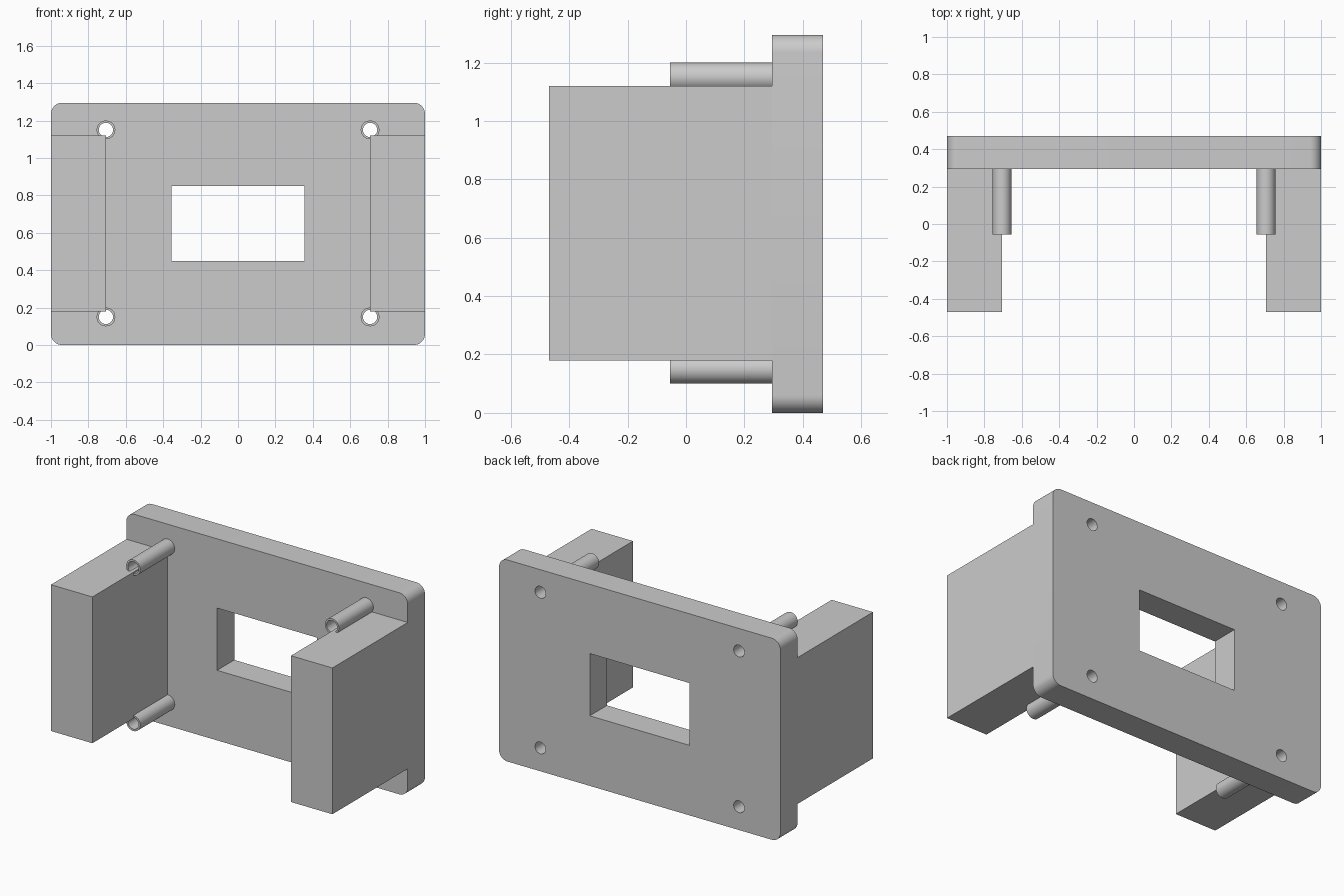
import bpy, bmesh, math

if "Cube" in bpy.data.objects:
    bpy.data.objects.remove(bpy.data.objects["Cube"])


def circle(cx, cz, r, n=40):
    return [(cx + r * math.cos(2 * math.pi * i / n), cz + r * math.sin(2 * math.pi * i / n))
            for i in range(n)]


def rect(x0, x1, z0, z1, r=0.0, n=10):
    """Rectangle outline, with rounded corners when r > 0."""
    if r == 0:
        return [(x0, z0), (x1, z0), (x1, z1), (x0, z1)]
    pts = []
    corners = [(x1 - r, z1 - r), (x0 + r, z1 - r), (x0 + r, z0 + r), (x1 - r, z0 + r)]
    for k, (cx, cz) in enumerate(corners):
        for i in range(n + 1):
            a = math.pi / 2 * (k + i / n)
            pts.append((cx + r * math.cos(a), cz + r * math.sin(a)))
    return pts


def extrude(name, outlines, y0, y1):
    """Fill x-z outlines (inner ones become holes) and extrude from y0 to y1."""
    curve = bpy.data.curves.new(name + "_profile", 'CURVE')
    curve.dimensions = '2D'
    curve.fill_mode = 'BOTH'
    curve.extrude = (y1 - y0) / 2
    for pts in outlines:
        spline = curve.splines.new('POLY')
        spline.points.add(len(pts) - 1)
        for p, (x, z) in zip(spline.points, pts):
            p.co = (x, z, 0, 1)
        spline.use_cyclic_u = True
    helper = bpy.data.objects.new(name + "_profile", curve)
    bpy.context.collection.objects.link(helper)
    mesh = bpy.data.meshes.new_from_object(helper)
    bpy.data.objects.remove(helper)

    # Weld caps to walls and make normals consistent
    bm = bmesh.new()
    bm.from_mesh(mesh)
    bmesh.ops.remove_doubles(bm, verts=bm.verts, dist=1e-5)
    for v in bm.verts:
        x, y, z = v.co
        v.co = (x, (y0 + y1) / 2 - z, y)
    bmesh.ops.recalc_face_normals(bm, faces=bm.faces)
    bm.to_mesh(mesh)
    bm.free()

    obj = bpy.data.objects.new(name, mesh)
    bpy.context.collection.objects.link(obj)
    bpy.ops.object.select_all(action='DESELECT')
    obj.select_set(True)
    bpy.context.view_layer.objects.active = obj
    bpy.ops.object.shade_smooth_by_angle(angle=math.radians(30))
    return obj


FRONT, PLATE_FRONT, BACK = -0.47, 0.295, 0.47
BORE, TUBE = 0.038, 0.05
holes = [(x, z) for x in (-0.706, 0.706) for z in (0.15, 1.15)]

# Back plate with window and screw holes
extrude("back_plate",
        [rect(-1, 1, 0, 1.295, 0.06), rect(-0.355, 0.355, 0.45, 0.85)]
        + [circle(x, z, BORE) for x, z in holes],
        PLATE_FRONT, BACK)

# Side blocks
extrude("left_block", [rect(-1, -0.706, 0.18, 1.12)], FRONT, PLATE_FRONT)
extrude("right_block", [rect(0.706, 1, 0.18, 1.12)], FRONT, PLATE_FRONT)

# Hollow screw posts
for i, (x, z) in enumerate(holes):
    extrude(f"screw_post_{i + 1}", [circle(x, z, TUBE), circle(x, z, BORE)],
            -0.055, PLATE_FRONT)
